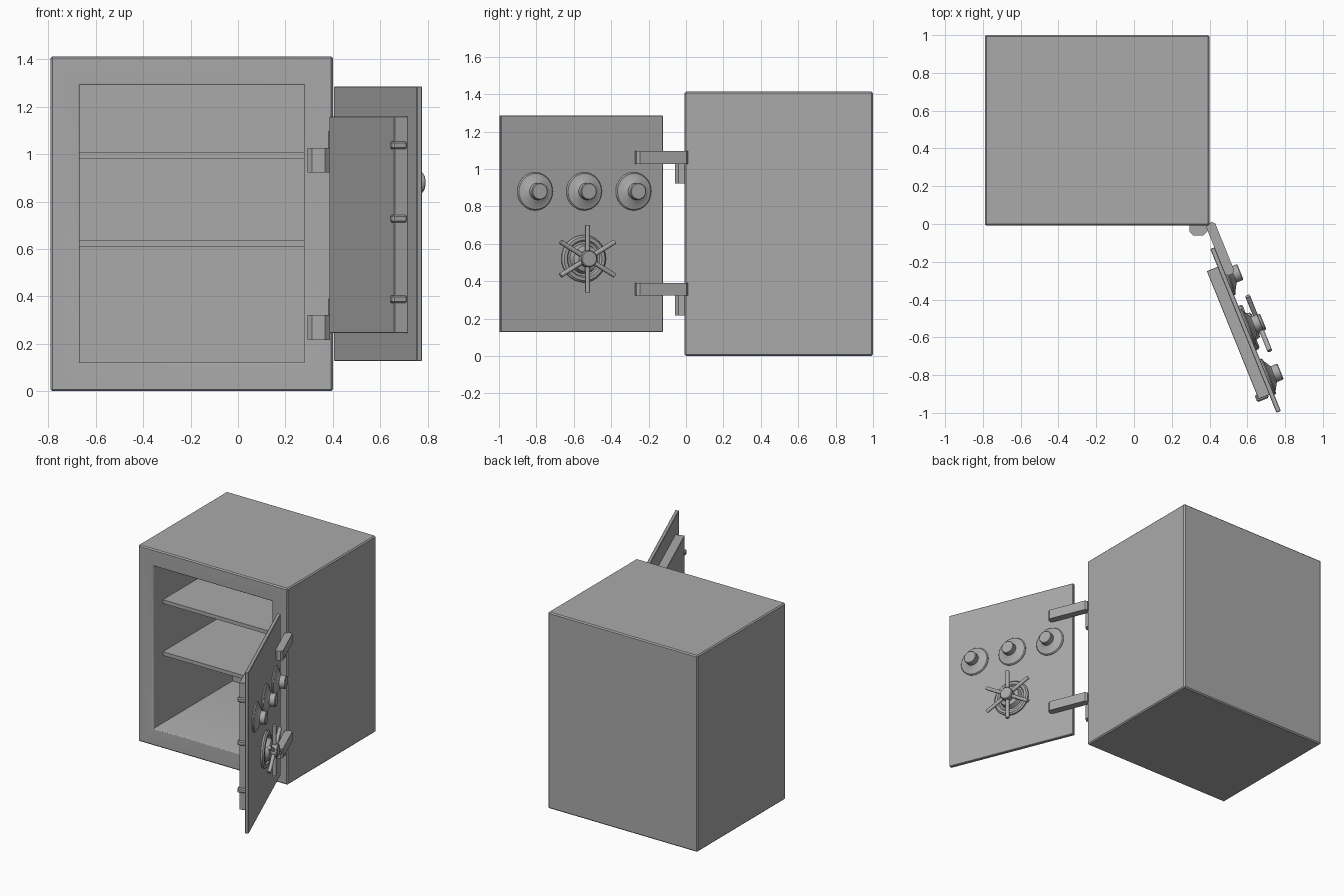
import bpy, bmesh, math
from mathutils import Matrix, Vector

if "Cube" in bpy.data.objects:
    bpy.data.objects.remove(bpy.data.objects["Cube"], do_unlink=True)

steel = bpy.data.materials.new("grey steel")
steel.use_nodes = True
GREY = (0.4, 0.4, 0.4, 1)
steel.diffuse_color = GREY
steel.node_tree.nodes["Principled BSDF"].inputs["Base Color"].default_value = GREY

# Door frame of reference: local x runs along the door, local y points outward
DOOR = Matrix.Rotation(math.radians(-68), 4, 'Z')


def finish(name, bm, matrix=None):
    bmesh.ops.recalc_face_normals(bm, faces=bm.faces)
    mesh = bpy.data.meshes.new(name)
    bm.to_mesh(mesh)
    bm.free()
    obj = bpy.data.objects.new(name, mesh)
    bpy.context.collection.objects.link(obj)
    obj.data.materials.append(steel)
    if matrix:
        obj.matrix_world = matrix
    bpy.ops.object.select_all(action='DESELECT')
    obj.select_set(True)
    bpy.context.view_layer.objects.active = obj
    bpy.ops.object.shade_smooth_by_angle(angle=math.radians(35))


def box_mesh(lo, hi):
    bm = bmesh.new()
    bmesh.ops.create_cube(bm, size=1)
    lo, hi = Vector(lo), Vector(hi)
    bmesh.ops.scale(bm, vec=hi - lo, verts=bm.verts)
    bmesh.ops.translate(bm, vec=(lo + hi) / 2, verts=bm.verts)
    return bm


def bevel(bm, edges, offset, segments=1):
    bmesh.ops.bevel(bm, geom=edges, offset=offset, segments=segments,
                    profile=0.5, affect='EDGES')


def upright(bm):
    return [e for e in bm.edges if abs(e.verts[0].co.z - e.verts[1].co.z) > 0.05]


def box(name, lo, hi, chamfer=0.0, matrix=None):
    bm = box_mesh(lo, hi)
    if chamfer:
        bevel(bm, bm.edges[:], chamfer)
    finish(name, bm, matrix)


def lathe(name, profile, centre, steps=32):
    """Spin (radius, height) points about the outward axis of the door."""
    bm = bmesh.new()
    verts = [bm.verts.new((r, 0, h)) for r, h in profile]
    edges = [bm.edges.new(pair) for pair in zip(verts, verts[1:])]
    bmesh.ops.spin(bm, geom=verts + edges, cent=(0, 0, 0), axis=(0, 0, 1),
                   angle=math.tau, steps=steps)
    bmesh.ops.remove_doubles(bm, verts=bm.verts, dist=0.0001)
    place = DOOR @ Matrix.Translation(centre) @ Matrix.Rotation(-math.pi / 2, 4, 'X')
    finish(name, bm, place)


# Cabinet: front face inset and pushed in to form the cavity, with a rounded rim
bm = box_mesh((-0.79, -0.008, 0), (0.4, 1, 1.413))
outer_edges = bm.edges[:]
front = min(bm.faces, key=lambda f: f.calc_center_median().y)
bmesh.ops.inset_region(bm, faces=[front], thickness=0.122, use_even_offset=True)
cavity = bmesh.ops.extrude_discrete_faces(bm, faces=[front])["faces"][0]
bmesh.ops.translate(bm, vec=(0, 0.9, 0), verts=cavity.verts)
rim_edges = [e for e in bm.edges if all(v.co.y < 0 and -0.7 < v.co.x < 0.3 for v in e.verts)]
bevel(bm, rim_edges, 0.008, 3)
bevel(bm, [e for e in outer_edges if e.is_valid], 0.008)
finish("cabinet", bm)

# Shelves
for label, z in (("lower", 0.608), ("upper", 0.982)):
    box(label + "_shelf", (-0.675, 0.1, z), (0.285, 0.91, z + 0.027))

# Door plate and the thick inner block
box("door_plate", (0.274, 0.325, 0.127), (1.209, 0.35, 1.286), 0.003, DOOR)
box("door_inner_block", (0.376, 0.264, 0.246), (1.107, 0.327, 1.158), 0.002, DOOR)

# Locking bolts on the free edge of the inner block
for i, z in enumerate((0.388, 0.728, 1.038)):
    box(f"locking_bolt_{i + 1}", (1.08, 0.252, z - 0.016), (1.12, 0.318, z + 0.016),
        0.007, DOOR)

# Hinges: chamfered block on the cabinet and an arm across the door
for label, z in (("lower", 0.322), ("upper", 1.027)):
    bm = box_mesh((0.293, -0.06, z - 0.105), (0.388, 0.005, z))
    bevel(bm, [e for e in upright(bm) if e.verts[0].co.y < -0.05], 0.02)
    finish(label + "_hinge_block", bm)
    bm = box_mesh((0.145, 0.348, z), (0.44, 0.4, z + 0.068))
    bevel(bm, upright(bm), 0.014)
    finish(label + "_hinge_arm", bm, DOOR)

# Three combination dials
DIAL = [(0, 0), (0.1, 0), (0.102, 0.008), (0.096, 0.015), (0.088, 0.015), (0.045, 0.04),
        (0.045, 0.075), (0.041, 0.079), (0, 0.079)]
for i, u in enumerate((0.446, 0.731, 1.014)):
    lathe(f"dial_{i + 1}", DIAL, (u, 0.348, 0.88))

# Spoked handwheel
WHEEL = (0.735, 0.348, 0.52)
HUB = [(0, 0), (0.125, 0), (0.127, 0.014), (0.117, 0.024), (0.1, 0.024), (0.092, 0.012),
       (0.08, 0.012), (0.07, 0.045), (0.045, 0.054), (0.045, 0.088), (0.04, 0.093), (0, 0.093)]
lathe("wheel_hub", HUB, WHEEL)
bm = bmesh.new()
for i in range(6):
    turn = Matrix.Rotation(i * math.tau / 6, 4, 'Y')
    bmesh.ops.create_cone(bm, cap_ends=True, segments=12, radius1=0.013, radius2=0.013,
                          depth=0.16, matrix=turn @ Matrix.Translation((0, 0, 0.1)))
finish("wheel_spokes", bm, DOOR @ Matrix.Translation(WHEEL) @ Matrix.Translation((0, 0.067, 0)))
